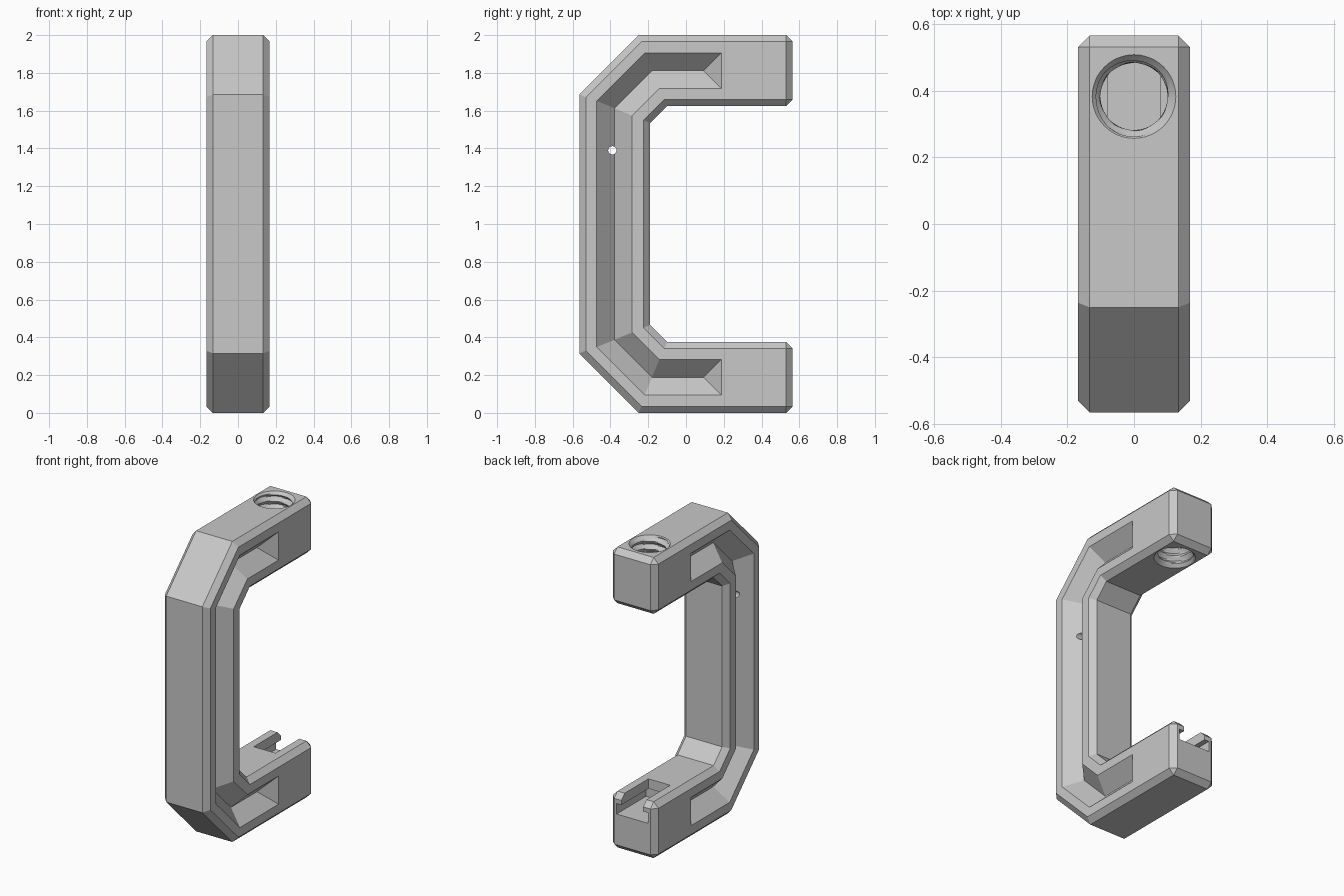
import bpy, bmesh, math

if "Cube" in bpy.data.objects:
    bpy.data.objects.remove(bpy.data.objects["Cube"])

grey = bpy.data.materials.new("light_grey")
grey.diffuse_color = (0.58, 0.58, 0.58, 1)
grey.use_nodes = True
grey.node_tree.nodes["Principled BSDF"].inputs["Base Color"].default_value = grey.diffuse_color


def make(name, verts, faces):
    me = bpy.data.meshes.new(name)
    me.from_pydata(verts, [], faces)
    bm = bmesh.new()
    bm.from_mesh(me)
    bmesh.ops.recalc_face_normals(bm, faces=bm.faces)
    bm.to_mesh(me)
    bm.free()
    ob = bpy.data.objects.new(name, me)
    bpy.context.collection.objects.link(ob)
    return ob


def box(name, x, y, z):
    v = [(a, b, c) for a in x for b in y for c in z]
    f = [(0, 1, 3, 2), (4, 6, 7, 5), (0, 4, 5, 1), (2, 3, 7, 6), (0, 2, 6, 4), (1, 5, 7, 3)]
    return make(name, v, f)


# C-shaped frame: half profile (y, height from the middle), mirrored top to bottom
HALF, MID = 0.168, 1.0
half = [(0.565, 0.625), (0.565, 1.0), (-0.25, 1.0), (-0.565, 0.685)]
inner = [(-0.19, 0.535), (-0.1, 0.625)]
profile = half + [(y, -z) for y, z in reversed(half)]
profile += [(y, -z) for y, z in reversed(inner)] + inner
n = len(profile)
verts = [(x, y, MID + z) for x in (-HALF, HALF) for y, z in profile]
faces = [tuple(range(n)), tuple(range(2 * n - 1, n - 1, -1))]
faces += [(i, (i + 1) % n, n + (i + 1) % n, n + i) for i in range(n)]
frame = make("clamp_frame", verts, faces)
bev = frame.modifiers.new("chamfer", 'BEVEL')
bev.width, bev.segments = 0.035, 1
bev.limit_method, bev.angle_limit = 'ANGLE', math.radians(60)
cutters = []


# V-shaped groove following the frame on one side
def groove(side):
    depth, extra = 0.094, 0.03
    w, t = depth + extra, math.tan(math.radians(22.5))
    top = [((0.093, 0.812), (1, 1), (1, -1)),
           ((-0.18, 0.812), (-t, 1), (t, -1)),
           ((-0.379, 0.613), (-1, t), (1, -t))]
    path = top + [((c[0], -c[1]), (o[0], -o[1]), (i[0], -i[1])) for c, o, i in reversed(top)]
    v, f = [], []
    for c, o, i in path:
        v.append((side * (HALF - depth), c[0], MID + c[1]))
        for d in (o, i):
            v.append((side * (HALF + extra), c[0] + w * d[0], MID + c[1] + w * d[1]))
    for k in range(len(path) - 1):
        a, b = 3 * k, 3 * k + 3
        f += [(a, b, b + 1, a + 1), (a + 1, b + 1, b + 2, a + 2), (a + 2, b + 2, b, a)]
    last = len(v) - 3
    f += [(0, 1, 2), (last, last + 2, last + 1)]
    return make("groove_cutter", v, f)


cutters += [groove(1), groove(-1)]


# Threaded hole with a countersink at both mouths
def threaded_hole():
    around, pitch, z0, z1 = 48, 0.052, 1.56, 2.06
    rows = int((z1 - z0) / (pitch / 8))
    v = []
    for j in range(rows + 1):
        z = z0 + (z1 - z0) * j / rows
        for i in range(around):
            phase = (z / pitch - i / around) % 1
            r = 0.1 + 0.022 * (1 - abs(2 * phase - 1))
            sink = max(z - 2.0, 1.625 - z)
            r = max(r, 0.126 + min(0, sink))
            if sink > 0:
                r = 0.126
            a = 2 * math.pi * i / around
            v.append((r * math.cos(a), 0.382 + r * math.sin(a), z))
    f = [tuple(range(around)), tuple(range(rows * around, (rows + 1) * around))]
    for j in range(rows):
        for i in range(around):
            a, b = j * around + i, j * around + (i + 1) % around
            f.append((a, b, b + around, a + around))
    return make("thread_cutter", v, f)


cutters.append(threaded_hole())

# T-shaped slot in the lower arm, open at the back
cutters.append(box("slot_neck_cutter", (-0.08, 0.08), (0.28, 0.7), (0.27, 0.5)))
cutters.append(box("slot_undercut_cutter", (-0.115, 0.115), (0.255, 0.71), (0.24, 0.31)))

# Small cross hole through the spine
k = 24
ring = [(0.022 * math.cos(2 * math.pi * i / k) - 0.39,
         0.022 * math.sin(2 * math.pi * i / k) + 1.39) for i in range(k)]
pin = [(x, y, z) for x in (-0.3, 0.3) for y, z in ring]
cutters.append(make("pin_hole_cutter", pin,
                    [tuple(range(k)), tuple(range(k, 2 * k))] +
                    [(i, (i + 1) % k, k + (i + 1) % k, k + i) for i in range(k)]))

# Cut everything out of the frame and bake the result
for c in cutters:
    c.hide_render = True
    m = frame.modifiers.new(c.name, 'BOOLEAN')
    m.operation, m.solver, m.object = 'DIFFERENCE', 'EXACT', c
bpy.context.view_layer.update()
dg = bpy.context.evaluated_depsgraph_get()
mesh = bpy.data.meshes.new_from_object(frame.evaluated_get(dg))
frame.modifiers.clear()
frame.data = mesh
for c in cutters:
    bpy.data.objects.remove(c)
mesh.materials.clear()
mesh.materials.append(grey)
bpy.context.view_layer.objects.active = frame
frame.select_set(True)
bpy.ops.object.shade_smooth_by_angle(angle=math.radians(25))
